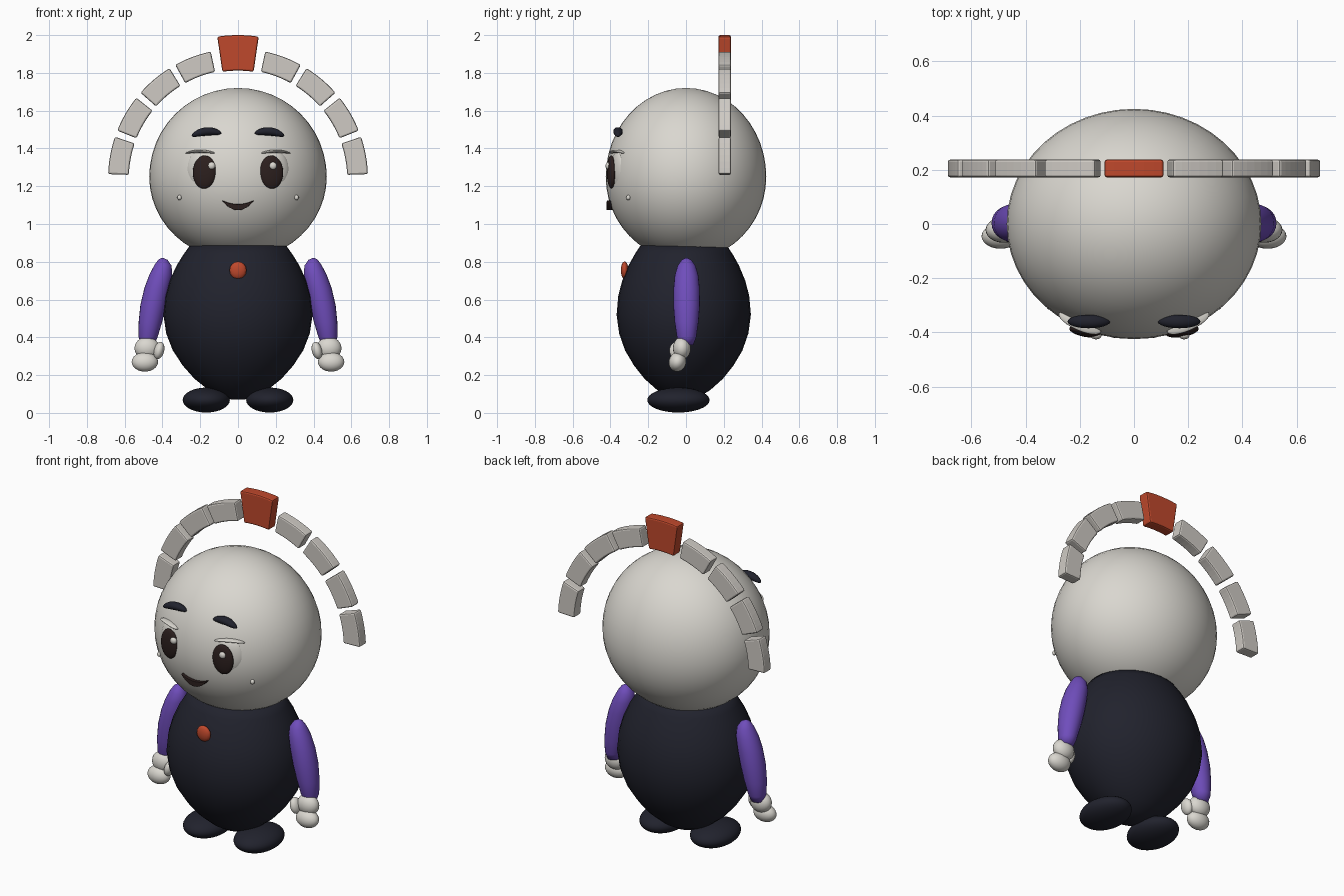
import bpy, bmesh, math
from mathutils import Matrix, Euler

cube = bpy.data.objects.get("Cube")
if cube:
    bpy.data.objects.remove(cube)


def material(name, rgb):
    m = bpy.data.materials.new(name)
    m.use_nodes = True
    m.diffuse_color = (*rgb, 1)
    bsdf = m.node_tree.nodes["Principled BSDF"]
    bsdf.inputs["Base Color"].default_value = (*rgb, 1)
    bsdf.inputs["Roughness"].default_value = 0.6
    return m


CREAM = material("warm white", (0.70, 0.68, 0.63))
STONE = material("stone grey", (0.62, 0.59, 0.55))
NAVY = material("dark navy", (0.015, 0.016, 0.026))
PURPLE = material("purple", (0.16, 0.075, 0.50))
RED = material("brick red", (0.52, 0.065, 0.025))
BROWN = material("dark brown", (0.025, 0.014, 0.013))


def finish(name, bm, mat, smooth=True):
    bmesh.ops.recalc_face_normals(bm, faces=bm.faces)
    mesh = bpy.data.meshes.new(name)
    bm.to_mesh(mesh)
    bm.free()
    mesh.materials.append(mat)
    obj = bpy.data.objects.new(name, mesh)
    bpy.context.collection.objects.link(obj)
    if smooth:
        for p in mesh.polygons:
            p.use_smooth = True
    return obj


def ball(name, mat, center, radii, rot=(0, 0, 0), arch=0, low=1, seg=32):
    """Ellipsoid; arch drops its ends, low squashes its lower half."""
    bm = bmesh.new()
    bmesh.ops.create_uvsphere(bm, u_segments=seg, v_segments=seg // 2, radius=1)
    for v in bm.verts:
        if v.co.z < 0:
            v.co.z *= low
        x = v.co.x
        v.co = [c * r for c, r in zip(v.co, radii)]
        v.co.z -= arch * x * x
    turn = Euler([math.radians(a) for a in rot]).to_matrix().to_4x4()
    bm.transform(Matrix.Translation(center) @ turn)
    return finish(name, bm, mat)


def loft(name, mat, rings, seg=32):
    """Skin over horizontal ellipses given as (x, y, z, rx, ry)."""
    bm = bmesh.new()
    loops = []
    for x, y, z, rx, ry in rings:
        loops.append([bm.verts.new((x + rx * math.cos(a), y + ry * math.sin(a), z))
                      for a in (math.tau * i / seg for i in range(seg))])
    for lo, hi in zip(loops, loops[1:]):
        for i in range(seg):
            j = (i + 1) % seg
            bm.faces.new((lo[i], lo[j], hi[j], hi[i]))
    bm.faces.new(loops[0])
    bm.faces.new(loops[-1])
    return finish(name, bm, mat)


def slab(name, mat, outline, y0, y1, bevel=0.0):
    """Outline in x and z, extruded along y."""
    bm = bmesh.new()
    front = [bm.verts.new((x, y0, z)) for x, z in outline]
    back = [bm.verts.new((x, y1, z)) for x, z in outline]
    bm.faces.new(front)
    bm.faces.new(back)
    for i in range(len(front)):
        j = (i + 1) % len(front)
        bm.faces.new((front[i], front[j], back[j], back[i]))
    obj = finish(name, bm, mat, smooth=False)
    if bevel:
        mod = obj.modifiers.new("soft edges", "BEVEL")
        mod.width = bevel
        mod.segments = 2
        mod.limit_method = "ANGLE"
    return obj


# Head and egg-shaped body
ball("head", CREAM, (0, 0, 1.25), (0.47, 0.425, 0.47), low=0.94, seg=48)
body = [(0.07, 0.03), (0.085, 0.09), (0.12, 0.155), (0.18, 0.23), (0.25, 0.292),
        (0.33, 0.345), (0.42, 0.38), (0.52, 0.395), (0.62, 0.385), (0.70, 0.362),
        (0.78, 0.325), (0.84, 0.288), (0.885, 0.255)]
loft("body", NAVY, [(0, -0.012, z, r, r * 0.9) for z, r in body])
ball("chest_button", RED, (0, -0.325, 0.755), (0.045, 0.02, 0.047), seg=16)

# Limbs and face parts, on both sides
for side, s in (("left", 1), ("right", -1)):
    arm = [(0.478, 0.36, 0.035), (0.476, 0.40, 0.05), (0.464, 0.48, 0.062),
           (0.448, 0.57, 0.069), (0.428, 0.66, 0.068), (0.409, 0.73, 0.061),
           (0.398, 0.78, 0.046), (0.398, 0.81, 0.025), (0.40, 0.82, 0.006)]
    loft(side + "_arm", PURPLE, [(s * x, 0.003, z, r, r * 1.02) for x, z, r in arm], 24)
    ball(side + "_palm", CREAM, (s * 0.482, -0.022, 0.342), (0.066, 0.047, 0.06), seg=24)
    ball(side + "_fingers", CREAM, (s * 0.493, -0.045, 0.27), (0.07, 0.046, 0.052),
         (-15, 0, 0), seg=24)
    ball(side + "_thumb", CREAM, (s * 0.418, -0.05, 0.33), (0.027, 0.038, 0.047),
         (0, s * -15, 0), seg=24)
    ball(side + "_foot", NAVY, (s * 0.168, -0.04, 0.068), (0.125, 0.165, 0.066))

    ball(side + "_eye_white", CREAM, (s * 0.2, -0.357, 1.285), (0.078, 0.032, 0.1),
         (0, 0, s * 24))
    ball(side + "_eyelid", CREAM, (s * 0.2, -0.365, 1.385), (0.085, 0.028, 0.008),
         (0, 0, s * 24), arch=0.01, seg=24)
    ball(side + "_pupil", BROWN, (s * 0.178, -0.396, 1.275), (0.062, 0.021, 0.088),
         (0, s * -3, s * 10))
    ball(side + "_eyebrow", NAVY, (s * 0.168, -0.36, 1.49), (0.079, 0.025, 0.022),
         (0, s * 5, 0), arch=0.016, seg=24)
    ball(side + "_freckle", CREAM, (s * 0.31, -0.305, 1.14), (0.012, 0.012, 0.014), seg=12)

# Eye glints sit on the same side of both pupils
for side, x in (("left", 0.185), ("right", -0.14)):
    ball(side + "_eye_glint", CREAM, (x, -0.412, 1.308), (0.02, 0.014, 0.02), seg=16)

# Smile: crescent between two parabolas
ts = [i / 8 for i in range(-8, 9)]
smile = [(0.085 * t, 1.105 + 0.021 * t * t) for t in ts]
smile += [(0.085 * t, 1.073 + 0.051 * t * t) for t in reversed(ts[1:-1])]
slab("mouth", BROWN, smile, -0.42, -0.385, 0.004)


# Arch of separate blocks with a taller keystone
def arch_block(name, mat, start, end, inner, outer):
    angles = [math.radians(start + (end - start) * i / 6) for i in range(7)]
    pts = [(outer * math.cos(a), 1.24 + outer * math.sin(a)) for a in angles]
    pts += [(inner * math.cos(a), 1.24 + inner * math.sin(a)) for a in reversed(angles)]
    slab(name, mat, pts, 0.172, 0.238, 0.009)


for i in range(4):
    a = 2 + 19.7 * i
    for side, lo, hi in (("left", a, a + 16.8), ("right", 180 - a - 16.8, 180 - a)):
        arch_block(f"{side}_arch_block_{i + 1}", STONE, lo, hi, 0.578, 0.688)
arch_block("arch_keystone", RED, 81.7, 98.3, 0.572, 0.76)
